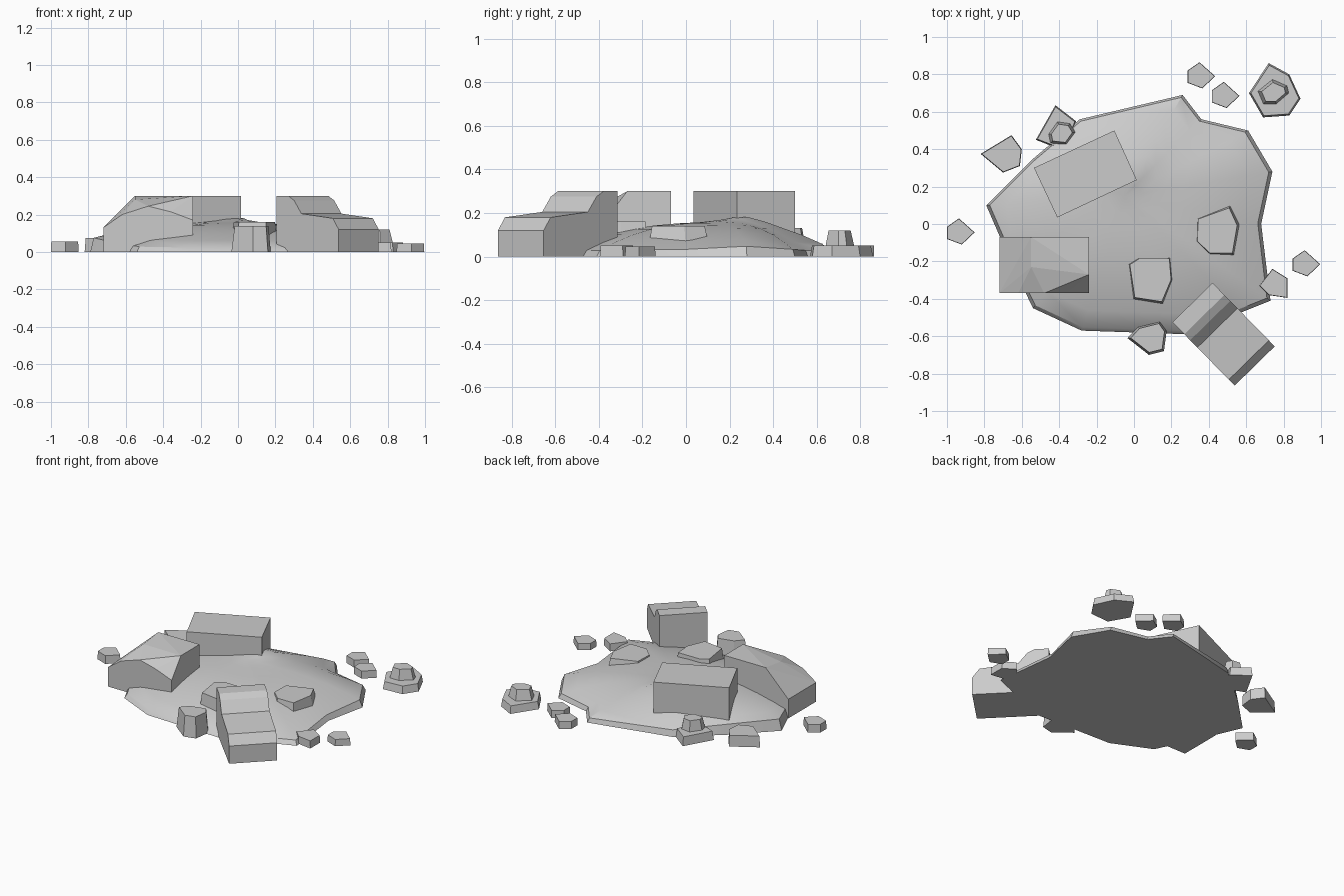
import bpy, bmesh, math
from mathutils import Vector

cube = bpy.data.objects.get("Cube")
if cube:
    bpy.data.objects.remove(cube, do_unlink=True)

grey = bpy.data.materials.new("stone_grey")
grey.use_nodes = True
grey.diffuse_color = (0.6, 0.6, 0.6, 1)
grey.node_tree.nodes["Principled BSDF"].inputs["Base Color"].default_value = (0.6, 0.6, 0.6, 1)


def finish(name, bm):
    bmesh.ops.recalc_face_normals(bm, faces=bm.faces)
    mesh = bpy.data.meshes.new(name)
    bm.to_mesh(mesh)
    bm.free()
    mesh.materials.append(grey)
    obj = bpy.data.objects.new(name, mesh)
    bpy.context.scene.collection.objects.link(obj)
    return obj


def hull(name, points):
    bm = bmesh.new()
    for p in points:
        bm.verts.new(p)
    bmesh.ops.convex_hull(bm, input=bm.verts)
    bmesh.ops.dissolve_limit(bm, angle_limit=0.02, verts=bm.verts, edges=bm.edges)
    return finish(name, bm)


def rock(name, outline, z0, z1, taper):
    """Tapered stone: outline at the foot, shrunken outline on top."""
    c = sum((Vector(p) for p in outline), Vector((0, 0))) / len(outline)
    foot = [Vector(p) for p in outline]
    top = [c + (p - c) * taper for p in foot]
    return hull(name, [(*p, z0) for p in foot] + [(*p, z1) for p in top])


# Ground mound: rings of the outline (x, y, rim height) rising to a soft ridge
outline = [(-.79, .10, .07), (-.55, .34, .06), (-.29, .56, .035), (.26, .69, .02),
           (.36, .56, .02), (.61, .50, .025), (.74, .28, .04), (.68, 0, .025),
           (.73, -.41, .02), (.58, -.47, .02), (.30, -.59, .015), (-.28, -.57, .015),
           (-.54, -.45, .02), (-.66, -.2, .04)]
centre = Vector((-.05, .15))


def mound_point(x, y, rim, t):
    p = centre + (Vector((x, y)) - centre) * t
    bump = math.exp(-(p - Vector((-.05, .34))).length_squared / .02)
    return (*p, rim + (.157 - rim) * (1 - t ** 2.5) + .06 * bump * (1 - t))


bm = bmesh.new()
rings = [[bm.verts.new((x, y, 0)) for x, y, rim in outline]]
for t in (.975, .85, .7, .55, .4, .25, .12):
    rings.append([bm.verts.new(mound_point(*p, t)) for p in outline])
bm.faces.new(rings[0])
n = len(outline)
for low, high in zip(rings, rings[1:]):
    for i in range(n):
        j = (i + 1) % n
        bm.faces.new((low[i], low[j], high[j], high[i]))
peak = bm.verts.new(mound_point(*outline[0], 0))
for i in range(n):
    bm.faces.new((rings[-1][i], rings[-1][(i + 1) % n], peak))
mound = finish("ground_mound", bm)
bpy.context.view_layer.objects.active = mound
mound.select_set(True)
bpy.ops.object.shade_smooth_by_angle(angle=math.radians(30))
mound.select_set(False)

# Plain slab at the back
slab = [(-.535, .30), (-.105, .50), (.015, .235), (-.41, .035)]
rock("back_slab", slab, 0, .30, 1)

# Chipped boulder at the front left of the mound
x0, x1, y0, y1 = -.72, -.24, -.37, -.07
hull("chipped_boulder",
     [(x, y, 0) for x in (x0, x1) for y in (y0, y1)] +
     [(x0, y0, .13), (x0, y1, .13), (-.62, y0, .20), (-.62, y1, .23), (-.55, y1, .30),
      (-.55, -.23, .28), (x1, y1, .30), (x1, -.27, .30), (-.48, y0, .245),
      (-.36, y0, .215), (x1, y0, .17)])

# Stepped block: a side profile swept across its width
profile = [(0, 0), (0, .30), (.09, .30), (.135, .275), (.19, .205), (.43, .18), (.475, .12), (.475, 0)]
along, across = Vector((.7, -.714)), Vector((-.714, -.7))
corner = Vector((.42, -.315))
bm = bmesh.new()
sides = []
for w in (0, .3):
    sides.append([bm.verts.new((*(corner + along * s + across * w), z)) for s, z in profile])
    bm.faces.new(sides[-1])
for i in range(len(profile)):
    j = (i + 1) % len(profile)
    bm.faces.new((sides[0][i], sides[0][j], sides[1][j], sides[1][i]))
finish("stepped_block", bm)

# Stones resting on or beside the mound
rock("right_stone", [(.325, .04), (.52, .11), (.57, 0), (.54, -.175), (.4, -.175), (.32, -.1)],
     .03, .14, .85)
rock("middle_stone", [(-.035, -.21), (.02, -.175), (.2, -.175), (.21, -.3), (.155, -.43), (-.005, -.405)],
     .05, .16, .9)
rock("front_stone", [(-.035, -.61), (.02, -.55), (.14, -.52), (.175, -.57), (.16, -.68), (.08, -.7)],
     0, .14, .86)
rock("left_stone", [(-.82, .375), (-.655, .475), (-.6, .4), (-.61, .31), (-.7, .275)], 0, .075, .96)
rock("right_edge_stone", [(.67, -.33), (.74, -.24), (.82, -.29), (.82, -.395), (.72, -.38)], 0, .05, .97)

# Two-tier stones
rock("back_right_base", [(.72, .86), (.83, .8), (.89, .67), (.83, .58), (.69, .57), (.615, .7)],
     0, .05, .93)
rock("back_right_cap", [(.66, .71), (.74, .775), (.82, .74), (.83, .7), (.76, .64), (.69, .64)],
     .04, .12, .75)
rock("back_left_base", [(-.42, .635), (-.31, .55), (-.37, .39), (-.525, .45)], 0, .06, .93)
rock("back_left_cap", [(-.46, .48), (-.41, .55), (-.34, .54), (-.31, .49), (-.36, .42), (-.45, .43)],
     .04, .13, .75)

# Scattered pebbles share one shape
pebble = [(-.074, .025), (-.01, .07), (.074, -.005), (.005, -.07), (-.074, -.04)]
for name, x, y, h in (("left", -.926, -.04, .055), ("back", .36, .795, .05),
                      ("back_inner", .49, .69, .05), ("right", .922, -.21, .045)):
    rock(name + "_pebble", [(x + px, y + py) for px, py in pebble], 0, h, .97)
